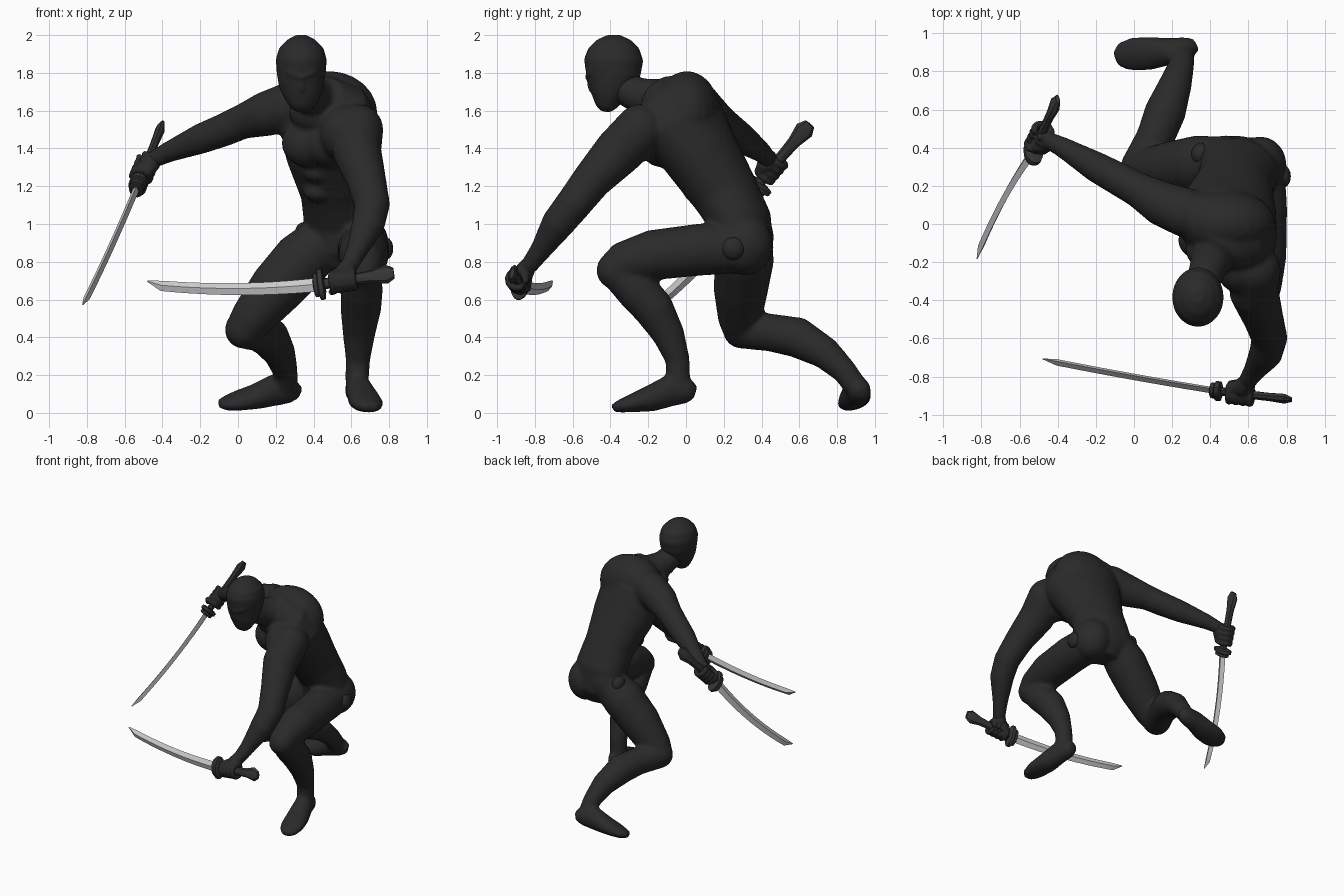
import bpy, bmesh, math
from mathutils import Vector, Matrix


def mat(name, c):
    m = bpy.data.materials.new(name)
    m.diffuse_color = (c, c, c, 1)
    return m


CLOTH, GRIP, STEEL = mat("black cloth", 0.023), mat("dark grip", 0.036), mat("steel", 0.6)


def loft(bm, secs, n=20):
    """Closed tube; each section is (centre, half width, half depth, width direction)."""
    pts = [Vector(s[0]) for s in secs]
    rings = []
    for i, (c, a, b, hint) in enumerate(secs):
        d = (pts[min(i + 1, len(pts) - 1)] - pts[max(i - 1, 0)]).normalized()
        u = Vector(hint)
        u = (u - d * u.dot(d)).normalized()
        v = d.cross(u)
        rings.append([bm.verts.new(pts[i] + u * a * math.cos(2 * math.pi * k / n)
                                   + v * b * math.sin(2 * math.pi * k / n)) for k in range(n)])
    for r, s in zip(rings, rings[1:]):
        for k in range(n):
            bm.faces.new((r[k], r[(k + 1) % n], s[(k + 1) % n], s[k]))
    bm.faces.new(rings[0])
    bm.faces.new(rings[-1])


def limb(bm, pts, hint=(0.9, 0.2, 0.37), n=20):
    loft(bm, [((x, y, z), r, r, hint) for x, y, z, r in pts], n)
    for x, y, z, r in (pts[0], pts[-1]):
        ball(bm, (x, y, z), (r, r, r))


def ball(bm, c, r):
    bmesh.ops.create_uvsphere(bm, u_segments=20, v_segments=12, radius=1,
                              matrix=Matrix.Translation(c) @ Matrix.Diagonal((*r, 1)))


def finish(bm, name, material, voxel=0, smooth=4, angle=None):
    bmesh.ops.recalc_face_normals(bm, faces=bm.faces)
    me = bpy.data.meshes.new(name)
    bm.to_mesh(me)
    bm.free()
    me.materials.append(material)
    ob = bpy.data.objects.new(name, me)
    bpy.context.collection.objects.link(ob)
    if voxel:
        m = ob.modifiers.new("fuse", 'REMESH')
        m.mode, m.voxel_size, m.use_smooth_shade = 'VOXEL', voxel, True
        s = ob.modifiers.new("soften", 'SMOOTH')
        s.factor, s.iterations = 0.5, smooth
    elif angle:
        bpy.ops.object.select_all(action='DESELECT')
        ob.select_set(True)
        bpy.context.view_layer.objects.active = ob
        bpy.ops.object.shade_smooth_by_angle(angle=math.radians(angle))
    return ob


# Torso, from crotch to neck base, twisting towards the shoulders
bm = bmesh.new()
hip, mid, sh = (0.95, -0.22, -0.2), (0.95, -0.3, 0), (0.87, -0.48, -0.1)
loft(bm, [((0.57, 0.31, 0.76), 0.12, 0.09, hip), ((0.57, 0.31, 0.86), 0.21, 0.15, hip),
          ((0.555, 0.29, 1.01), 0.21, 0.16, hip), ((0.53, 0.21, 1.16), 0.20, 0.175, mid),
          ((0.50, 0.085, 1.36), 0.25, 0.20, mid), ((0.485, -0.02, 1.53), 0.28, 0.215, sh),
          ((0.46, -0.08, 1.65), 0.24, 0.165, sh), ((0.42, -0.15, 1.70), 0.14, 0.10, sh)], 32)
# Upper back, chest, stomach rows, buttocks
ball(bm, (0.48, 0.005, 1.585), (0.26, 0.175, 0.225))
ball(bm, (0.38, 0.03, 1.63), (0.15, 0.14, 0.14))
ball(bm, (0.37, -0.085, 1.43), (0.14, 0.11, 0.13))
ball(bm, (0.57, -0.23, 1.48), (0.14, 0.14, 0.15))
ball(bm, (0.48, -0.13, 1.43), (0.14, 0.12, 0.13))
ball(bm, (0.42, -0.14, 1.59), (0.15, 0.11, 0.11))
for y, z in ((-0.015, 1.27), (0.055, 1.17)):
    for x in (0.43, 0.54):
        ball(bm, (x, y, z), (0.085, 0.07, 0.055))
ball(bm, (0.66, 0.31, 0.89), (0.14, 0.15, 0.16))
ball(bm, (0.48, 0.335, 0.93), (0.14, 0.13, 0.16))
# Neck
limb(bm, [(0.43, -0.12, 1.65, 0.12), (0.38, -0.25, 1.68, 0.095), (0.35, -0.35, 1.73, 0.085)])
# Arms
limb(bm, [(0.635, -0.24, 1.50, 0.135), (0.63, -0.36, 1.38, 0.13), (0.68, -0.50, 1.23, 0.105),
          (0.71, -0.60, 1.10, 0.095), (0.69, -0.68, 1.00, 0.088), (0.63, -0.77, 0.86, 0.057),
          (0.59, -0.83, 0.78, 0.047)])
limb(bm, [(0.27, 0.06, 1.62, 0.13), (0.14, 0.11, 1.58, 0.118), (0.02, 0.18, 1.54, 0.092),
          (-0.07, 0.23, 1.50, 0.088), (-0.20, 0.30, 1.45, 0.08), (-0.37, 0.40, 1.38, 0.055),
          (-0.45, 0.44, 1.34, 0.045)])
# Bent front leg
limb(bm, [(0.66, 0.22, 0.87, 0.135), (0.665, 0.08, 0.865, 0.138), (0.665, -0.18, 0.835, 0.133),
          (0.66, -0.34, 0.79, 0.112), (0.66, -0.375, 0.755, 0.10)])
limb(bm, [(0.66, -0.36, 0.75, 0.10), (0.655, -0.26, 0.65, 0.112), (0.65, -0.17, 0.55, 0.108),
          (0.64, -0.09, 0.41, 0.085), (0.635, -0.045, 0.28, 0.065), (0.63, -0.04, 0.17, 0.063)])
# Trailing back leg
limb(bm, [(0.45, 0.325, 0.91, 0.135), (0.34, 0.31, 0.81, 0.155), (0.20, 0.29, 0.655, 0.145),
          (0.07, 0.285, 0.495, 0.115), (0.03, 0.295, 0.44, 0.10)])
limb(bm, [(0.03, 0.30, 0.44, 0.10), (0.11, 0.45, 0.425, 0.10), (0.165, 0.59, 0.40, 0.108),
          (0.22, 0.74, 0.315, 0.085), (0.25, 0.84, 0.22, 0.066), (0.255, 0.89, 0.15, 0.063)])
# Feet: heel to toe
s = (0.98, 0.18, 0)
loft(bm, [((0.62, 0.05, 0.11), 0.035, 0.035, s), ((0.625, 0.01, 0.12), 0.06, 0.07, s),
          ((0.64, -0.08, 0.12), 0.07, 0.085, s), ((0.665, -0.19, 0.075), 0.085, 0.07, s),
          ((0.685, -0.29, 0.05), 0.088, 0.048, s), ((0.695, -0.35, 0.035), 0.07, 0.034, s),
          ((0.70, -0.388, 0.025), 0.035, 0.022, s)])
s = (-0.2, 0.95, 0.25)
loft(bm, [((0.325, 0.94, 0.11), 0.035, 0.035, s), ((0.28, 0.92, 0.12), 0.06, 0.07, s),
          ((0.19, 0.905, 0.12), 0.07, 0.085, s), ((0.09, 0.895, 0.085), 0.088, 0.065, s),
          ((0.0, 0.89, 0.065), 0.092, 0.05, s), ((-0.06, 0.88, 0.05), 0.075, 0.037, s),
          ((-0.098, 0.865, 0.045), 0.04, 0.022, s)])
finish(bm, "body", CLOTH, 0.014, 5)

# Hip studs
for side, c in (("left", (0.78, 0.25, 0.87)), ("right", (0.35, 0.365, 0.95))):
    bm = bmesh.new()
    ball(bm, c, (0.042, 0.06, 0.06) if side == "left" else (0.05, 0.06, 0.06))
    finish(bm, side + "_hip_stud", CLOTH, angle=60)

# Masked head with brow fold and nose
bm = bmesh.new()
X = (1, 0, 0)
loft(bm, [((0.34, -0.43, 1.595), 0.035, 0.025, X), ((0.34, -0.425, 1.62), 0.065, 0.055, X),
          ((0.34, -0.415, 1.67), 0.095, 0.088, X), ((0.335, -0.40, 1.73), 0.118, 0.12, X),
          ((0.335, -0.387, 1.80), 0.13, 0.147, X), ((0.335, -0.383, 1.87), 0.135, 0.157, X),
          ((0.335, -0.383, 1.93), 0.118, 0.135, X), ((0.335, -0.383, 1.975), 0.075, 0.09, X),
          ((0.335, -0.383, 2.0), 0.03, 0.035, X)], 32)
limb(bm, [(0.225, -0.455, 1.84, 0.012), (0.275, -0.508, 1.80, 0.014), (0.335, -0.523, 1.775, 0.014),
          (0.395, -0.508, 1.80, 0.014), (0.445, -0.455, 1.84, 0.012)], (0, 0, 1), 10)
limb(bm, [(0.335, -0.515, 1.77, 0.012), (0.337, -0.503, 1.715, 0.017)], (1, 0, 0), 10)
finish(bm, "head", CLOTH, 0.01, 5)


def sword(side, guard, tip, pommel, edge, sag, wrist):
    G, T, P, e = Vector(guard), Vector(tip), Vector(pommel), Vector(edge).normalized()
    # Curved blade of diamond section
    bm = bmesh.new()
    secs = []
    for i in range(13):
        t = i / 12
        w = 0.037 - 0.010 * t if i < 12 else 0.003
        lean = -0.018 if i == 12 else 0
        secs.append((G.lerp(T, t) + e * (sag * 4 * t * (1 - t) + lean), w, 0.017 if i < 12 else 0.002, e))
    loft(bm, secs, 4)
    finish(bm, side + "_blade", STEEL, angle=25)
    # Grip with flared pointed pommel
    bm = bmesh.new()
    loft(bm, [(G.lerp(P, t), w, d, e) for t, w, d in
              ((-0.02, 0.03, 0.022), (0.5, 0.03, 0.022), (0.7, 0.034, 0.022),
               (0.9, 0.052, 0.026), (1.0, 0.03, 0.012))], 8)
    finish(bm, side + "_grip", GRIP, angle=30)
    # Guard: thick rimmed plate
    a = (P - G).normalized()
    bm = bmesh.new()
    loft(bm, [(G + a * o, w, d, e) for o, w, d in
              ((-0.035, 0.05, 0.032), (-0.03, 0.065, 0.04), (-0.012, 0.065, 0.04), (-0.005, 0.085, 0.05),
               (0.018, 0.085, 0.05), (0.025, 0.05, 0.035))], 16)
    finish(bm, side + "_guard", GRIP, angle=30)
    # Fist: palm on the wrist side, four fingers curled round the grip, thumb
    bm = bmesh.new()
    W, H = Vector(wrist), G + a * 0.125
    u = W - H
    u = (u - a * u.dot(a)).normalized()
    v = a.cross(u)
    limb(bm, [(*W, 0.045), (*(W.lerp(H, 0.5) + u * 0.015), 0.052)])
    for k in range(4):
        c = H + a * (k - 1.5) * 0.037
        arc = [c + (u * math.cos(q) + v * math.sin(q)) * 0.047 for q in
               (math.radians(d) for d in range(-60, 241, 30))]
        limb(bm, [(*p, 0.019) for p in arc], a, 10)
    limb(bm, [(*(H + u * 0.05), 0.045), (*(H + u * 0.045 - a * 0.045), 0.032)], v, 14)
    limb(bm, [(*(H + u * 0.045 - v * 0.03 - a * 0.02), 0.024),
              (*(H - v * 0.055 - a * 0.06), 0.02), (*(H - u * 0.035 - v * 0.035 - a * 0.07), 0.018)], a, 10)
    finish(bm, side + "_hand", CLOTH, 0.008, 2)


sword("left", (0.435, -0.875, 0.68), (-0.48, -0.71, 0.68), (0.825, -0.92, 0.74),
      (0, -0.2, -1), 0.025, (0.585, -0.835, 0.78))
sword("right", (-0.53, 0.375, 1.205), (-0.825, -0.17, 0.56), (-0.4, 0.655, 1.53),
      (-0.1, 0.72, -0.6), 0.04, (-0.45, 0.44, 1.34))
